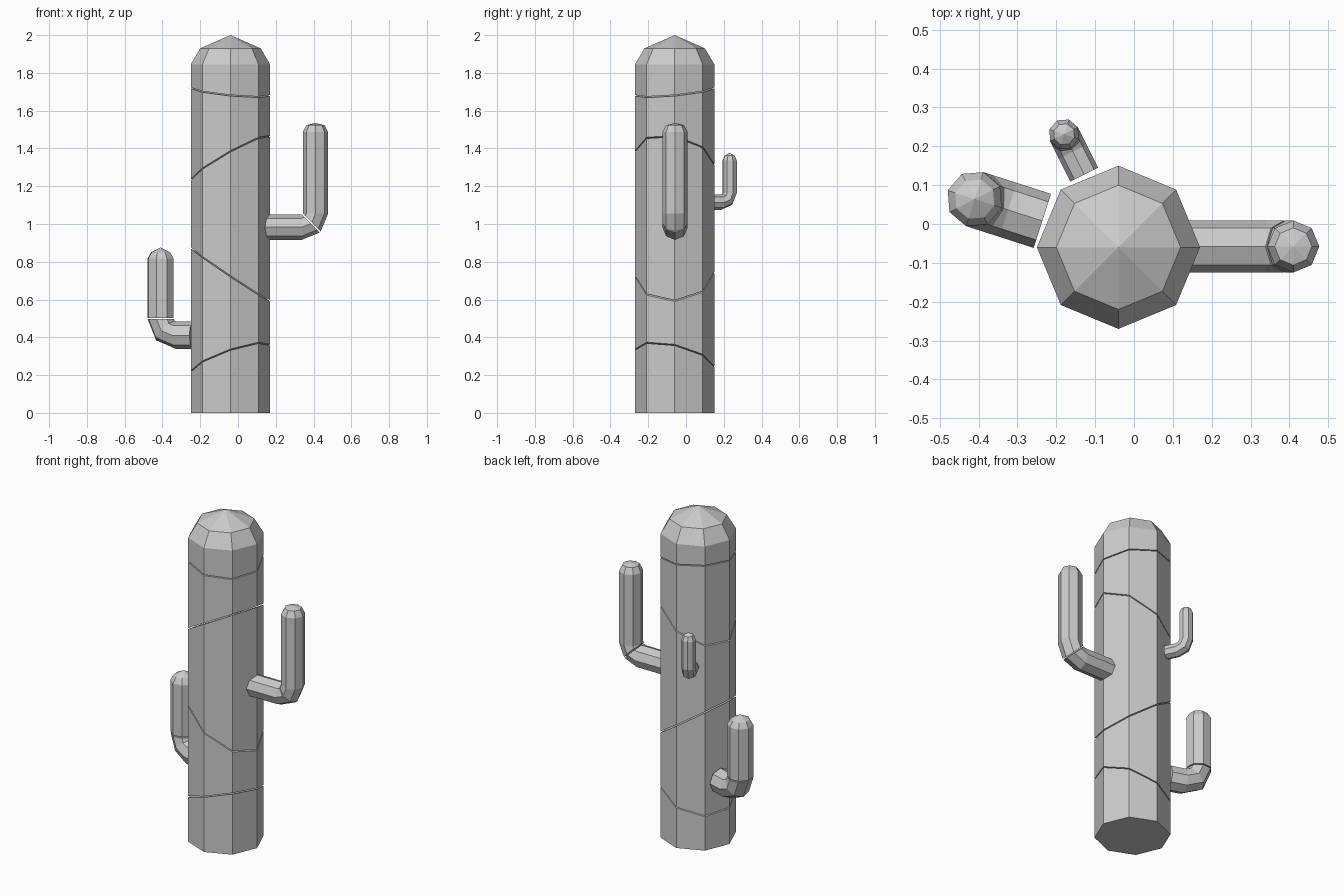
import bpy, bmesh
from math import cos, sin, pi
from mathutils import Vector

if "Cube" in bpy.data.objects:
    bpy.data.objects.remove(bpy.data.objects["Cube"])

SIDES = 8
GAP = 0.006
UP = Vector((0, 0, 1))


def ring(center, u, v, r):
    return [center + r * (cos(2 * pi * k / SIDES) * u + sin(2 * pi * k / SIDES) * v)
            for k in range(SIDES)]


def loft(rings, apex):
    """Skin a stack of rings, cap the start and close the end to a point."""
    bm = bmesh.new()
    loops = [[bm.verts.new(p) for p in r] for r in rings]
    bm.faces.new(loops[0])
    for a, b in zip(loops, loops[1:]):
        for i in range(SIDES):
            j = (i + 1) % SIDES
            bm.faces.new((a[i], a[j], b[j], b[i]))
    tip = bm.verts.new(apex)
    for i in range(SIDES):
        bm.faces.new((loops[-1][i], loops[-1][(i + 1) % SIDES], tip))
    bmesh.ops.recalc_face_normals(bm, faces=bm.faces)
    return bm


def trim(bm, co, no, above):
    """Remove one side of a plane and cap the cut."""
    geom = bm.verts[:] + bm.edges[:] + bm.faces[:]
    bmesh.ops.bisect_plane(bm, geom=geom, dist=1e-5, plane_co=co, plane_no=no,
                           clear_outer=above, clear_inner=not above)
    open_edges = [e for e in bm.edges if e.is_boundary]
    bmesh.ops.holes_fill(bm, edges=open_edges, sides=0)
    bmesh.ops.recalc_face_normals(bm, faces=bm.faces)


def save(bm, name):
    mesh = bpy.data.meshes.new(name)
    bm.to_mesh(mesh)
    bm.free()
    bpy.context.collection.objects.link(bpy.data.objects.new(name, mesh))


def save_in_pieces(bm, name, planes):
    """Slice from start to end, leaving a thin gap at every plane."""
    for i, (co, no) in enumerate(planes):
        no = no.normalized()
        piece = bm.copy()
        trim(piece, co - no * GAP / 2, no, True)
        save(piece, f"{name}_{i + 1}")
        trim(bm, co + no * GAP / 2, no, False)
    save(bm, f"{name}_{len(planes) + 1}")


# Trunk: octagonal column with a faceted dome, sliced by slanted planes
base = Vector((-0.04, -0.06, 0))
X, Y = Vector((1, 0, 0)), Vector((0, 1, 0))
trunk = loft([ring(base + UP * z, X, Y, r)
              for z, r in ((0, 0.21), (1.845, 0.21), (1.93, 0.16))], base + UP * 2)
slopes = [(0.29, 0.333, -0.214), (0.733, -0.667, 0.048),
          (1.35, 0.548, -0.167), (1.70, -0.095, 0.095)]
save_in_pieces(trunk, "trunk",
               [(base + UP * z, Vector((-a, -b, 1))) for z, a, b in slopes])


# Arms: horizontal stub, two-step elbow, upright with a small dome
def arm(name, start, end, z, r, bend, shoulder, dome_z, dome_r, top, split=None):
    start, end = Vector((*start, z)), Vector((*end, z))
    out = (end - start).normalized()
    side = UP.cross(out)
    pivot = end - out * bend + UP * bend
    rings = [ring(start, -UP, side, r)]
    planes = []
    for t in (0, pi / 4, pi / 2):
        radial = out * sin(t) - UP * cos(t)
        along = out * cos(t) + UP * sin(t)
        rings.append(ring(pivot + radial * bend, radial, side, r))
        planes.append((pivot, along))
    for h, rr in ((shoulder, r), (dome_z, dome_r)):
        rings.append(ring(Vector((end.x, end.y, h)), out, side, rr))
    bm = loft(rings, Vector((end.x, end.y, top)))
    if split is None:
        save(bm, name)
    else:
        save_in_pieces(bm, name, [planes[split]])


arm("right_arm", (0.14, -0.058), (0.41, -0.058), 0.983, 0.067, 0.072,
    1.487, 1.523, 0.048, 1.535, split=1)
arm("left_arm", (-0.236, 0.008), (-0.41, 0.064), 0.41, 0.073, 0.09,
    0.817, 0.85, 0.053, 0.876, split=2)
arm("back_arm", (-0.128, 0.127), (-0.18, 0.231), 1.115, 0.04, 0.05,
    1.335, 1.362, 0.028, 1.376)
